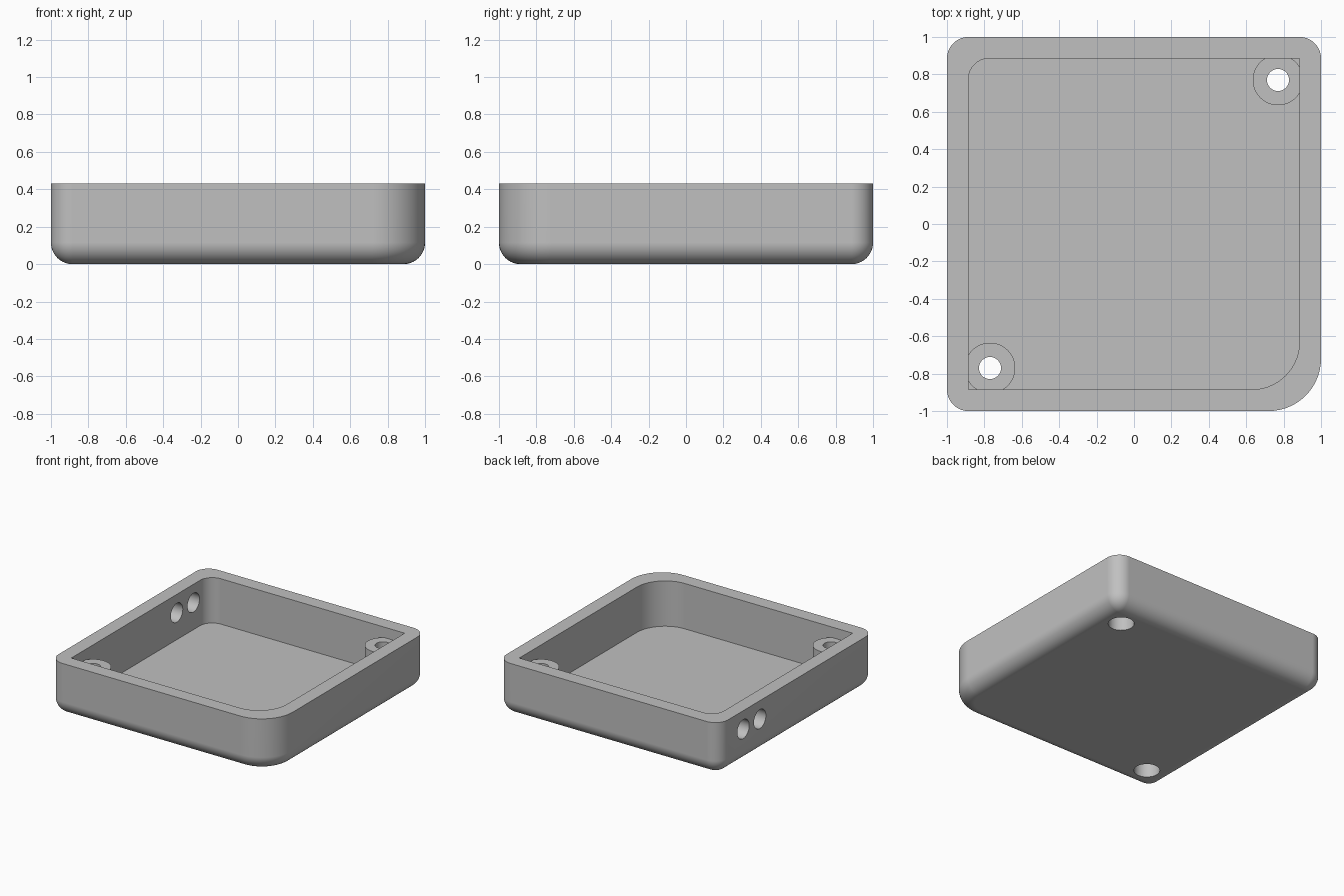
import bpy
import bmesh
from math import pi, sin, cos
from mathutils import Matrix, Vector

cube = bpy.data.objects.get("Cube")
if cube:
    bpy.data.objects.remove(cube, do_unlink=True)

# Material
grey = bpy.data.materials.new("plain grey")
grey.use_nodes = True
colour = (0.527, 0.527, 0.527, 1)
grey.diffuse_color = colour
grey.node_tree.nodes["Principled BSDF"].inputs["Base Color"].default_value = colour

HEIGHT, FLOOR, WALL = 0.43, 0.06, 0.115
FILLET = 0.115
STEPS = 14
CORNERS = [(1, 1), (-1, 1), (-1, -1), (1, -1)]


def rounded_square(half, radii, z):
    """Points round a square with one radius per corner."""
    points = []
    for i, ((sx, sy), r) in enumerate(zip(CORNERS, radii)):
        for k in range(STEPS + 1):
            a = pi / 2 * (i + k / STEPS)
            points.append((sx * (half - r) + r * cos(a),
                           sy * (half - r) + r * sin(a), z))
    return points


def add_object(name, bm):
    mesh = bpy.data.meshes.new(name)
    bm.to_mesh(mesh)
    bm.free()
    mesh.materials.append(grey)
    obj = bpy.data.objects.new(name, mesh)
    bpy.context.collection.objects.link(obj)
    return obj


def cylinder(name, start, end, radius):
    start, end = Vector(start), Vector(end)
    axis = end - start
    turn = axis.to_track_quat('Z', 'Y').to_matrix().to_4x4()
    bm = bmesh.new()
    bmesh.ops.create_cone(bm, cap_ends=True, segments=48, radius1=radius,
                          radius2=radius, depth=axis.length,
                          matrix=Matrix.Translation((start + end) / 2) @ turn)
    return add_object(name, bm)


def combine(target, tool, operation):
    """Apply a boolean and drop the tool."""
    mod = target.modifiers.new(operation, 'BOOLEAN')
    mod.operation, mod.object, mod.solver = operation, tool, 'EXACT'
    bpy.context.view_layer.objects.active = target
    bpy.ops.object.modifier_apply(modifier=mod.name)
    bpy.data.objects.remove(tool, do_unlink=True)


# Tray shell: rounded underside, outer wall, rim, inner wall and floor
outer_radii = (FILLET, FILLET, FILLET, 0.28)
inner_radii = (0, 0.11, 0, 0.255)
sections = []
for k in range(STEPS + 1):
    a = pi / 2 * k / STEPS
    inset = FILLET * (1 - sin(a))
    sections.append(rounded_square(1 - inset, [r - inset for r in outer_radii],
                                   FILLET * (1 - cos(a))))
sections.append(rounded_square(1, outer_radii, HEIGHT))
sections.append(rounded_square(1 - WALL, inner_radii, HEIGHT))
sections.append(rounded_square(1 - WALL, inner_radii, FLOOR))

bm = bmesh.new()
loops = [[bm.verts.new(p) for p in section] for section in sections]
count = len(loops[0])
for low, high in zip(loops, loops[1:]):
    for i in range(count):
        j = (i + 1) % count
        bm.faces.new((low[i], low[j], high[j], high[i]))
bm.faces.new(loops[0])
bm.faces.new(loops[-1])
bmesh.ops.remove_doubles(bm, verts=bm.verts, dist=0.0001)
bmesh.ops.recalc_face_normals(bm, faces=bm.faces)
tray = add_object("tray", bm)

# Screw posts in two opposite corners, with through holes and head recesses
for s in (1, -1):
    x = y = s * 0.77
    combine(tray, cylinder("post", (x, y, 0.03), (x, y, 0.345), 0.135), 'UNION')
    combine(tray, cylinder("screw_hole", (x, y, -0.1), (x, y, 0.5), 0.059), 'DIFFERENCE')
    combine(tray, cylinder("head_recess", (x, y, -0.1), (x, y, 0.23), 0.096), 'DIFFERENCE')

# Two cable holes through the side wall
for y in (0.69, 0.475):
    combine(tray, cylinder("cable_hole", (-1.1, y, 0.28), (-0.8, y, 0.28), 0.077), 'DIFFERENCE')

# Smooth shading with crisp edges
bpy.ops.object.select_all(action='DESELECT')
tray.select_set(True)
bpy.context.view_layer.objects.active = tray
bpy.ops.object.shade_smooth_by_angle(angle=pi / 6)
normals = tray.modifiers.new("even_normals", 'WEIGHTED_NORMAL')
normals.keep_sharp = True
